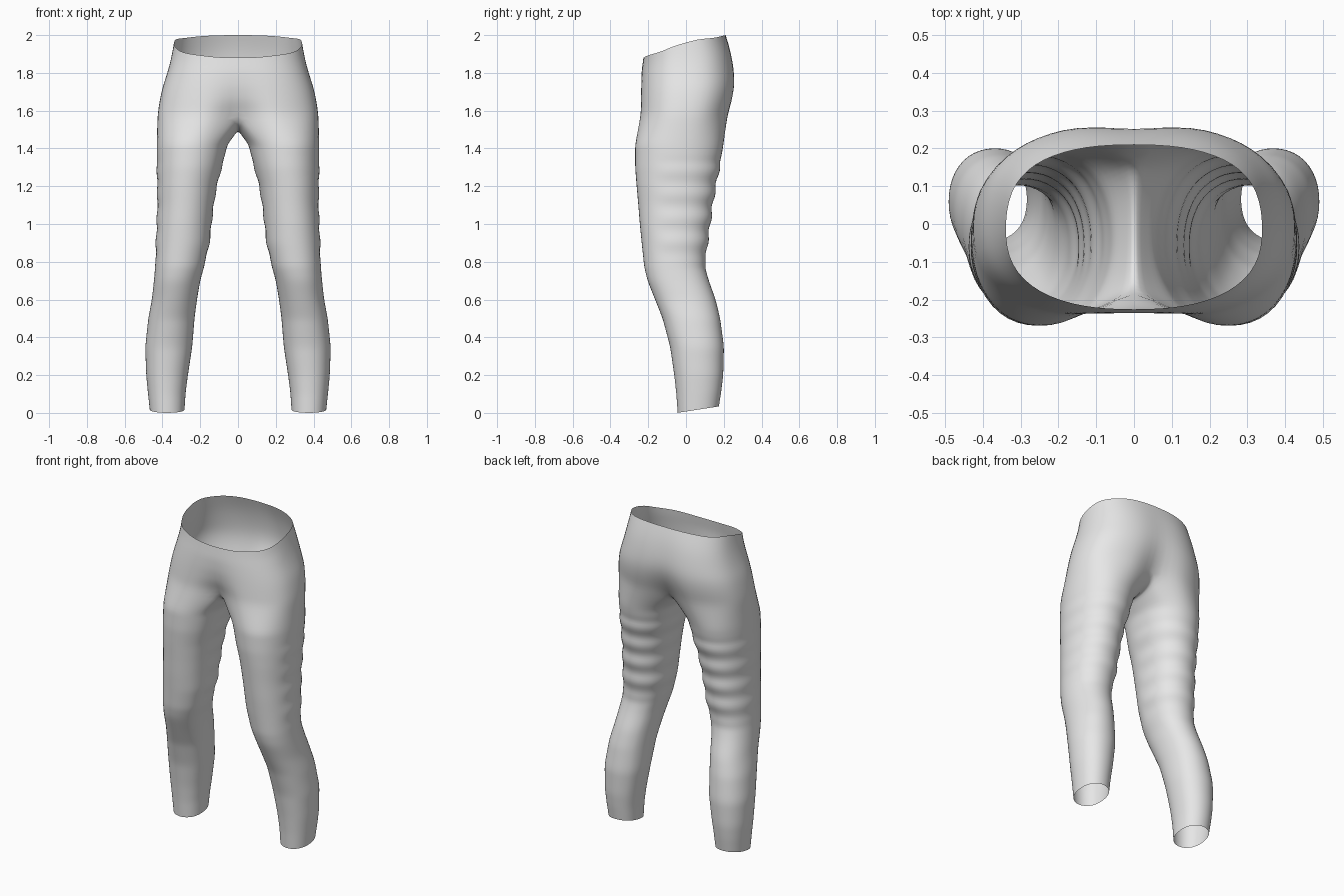
import bpy, bmesh, math

if "Cube" in bpy.data.objects:
    bpy.data.objects.remove(bpy.data.objects["Cube"])

ARC = 17      # points on the outer half ring, front centre to back centre
INNER = 9     # points along the crotch seam / inner leg

# Hip sections: z, half width, front y, back y, front dent, back dent
HIPS = [(1.58, .428, -.258, .238, .085, .070), (1.65, .418, -.253, .257, .040, .042),
        (1.72, .403, -.248, .269, .016, .024), (1.80, .376, -.240, .264, .004, .012),
        (1.88, .355, -.226, .250, 0, .008), (1.95, .342, -.224, .229, 0, .003),
        (2.00, .336, -.222, .210, 0, 0)]
# Leg sections: z, inner x, outer x, front y, back y
LEG = [(0, .283, .468, -.045, .175), (.1, .277, .478, -.052, .188), (.2, .265, .487, -.063, .198),
       (.35, .242, .492, -.085, .202), (.5, .230, .476, -.125, .182), (.6, .217, .457, -.165, .158),
       (.7, .200, .446, -.205, .122), (.77, .180, .440, -.222, .102), (.9, .150, .436, -.236, .116),
       (1.0, .140, .432, -.246, .130), (1.1, .128, .428, -.254, .143), (1.2, .112, .430, -.263, .160),
       (1.3, .085, .431, -.271, .180), (1.42, .055, .432, -.271, .200)]
# Waistband height from front (-1) to back (1)
RIM = [(-1, 1.88), (-.9, 1.893), (-.6, 1.912), (-.25, 1.947), (.3, 1.978), (.7, 1.985), (1, 2.0)]


def sample(table, t):
    """Linear lookup in a table keyed by its first column."""
    t = min(max(t, table[0][0]), table[-1][0])
    for a, b in zip(table, table[1:]):
        if t <= b[0]:
            k = (t - a[0]) / (b[0] - a[0])
            return [p + (q - p) * k for p, q in zip(a[1:], b[1:])]


def hip_point(j, f):
    """Point j of the half ring, f = 0 at the leg line and 1 at the waistband."""
    t = math.pi * (j / (ARC - 1) - .5)
    c = max(0, math.cos(t)) if 0 < j < ARC - 1 else 0
    s = math.copysign((1 - c ** 2.5) ** .4, t) if abs(t) > 1e-6 else 0
    z = 1.58 + (sample(RIM, s)[0] - 1.58) * f
    w, yf, yb, df, db = sample(HIPS, z)
    x = w * c
    y = (yf + yb) / 2 + s * (yb - yf) / 2
    dent = math.exp(-(x / .09) ** 2)
    y += dent * (df if s < 0 else -db) * abs(s)
    return (x, y, z)


def leg_ring(z):
    """Closed leg section: outer arc first, then the inner side back to front."""
    xi, xo, yf, yb = sample(LEG, z)
    wide = math.radians(130)
    angles = [-wide + 2 * wide * j / (ARC - 1) for j in range(ARC)]
    angles += [wide + (2 * math.pi - 2 * wide) * k / (INNER + 1) for k in range(1, INNER + 1)]
    # soft cloth folds behind the thigh and knee
    fold = .007 * math.sin(z * 2 * math.pi / .125) if .82 < z < 1.34 else 0
    pts = []
    for a in angles:
        c, s = math.cos(a), math.sin(a)
        r = (abs(c) ** 2.2 + abs(s) ** 2.2) ** (-1 / 2.2)
        x = (xi + xo) / 2 + r * c * (xo - xi) / 2
        y = (yf + yb) / 2 + r * s * (yb - yf) / 2 + fold * max(0, s)
        x += fold * .5 * c * (s > -.3)
        # hem rises towards the back
        pts.append((x, y, z + .0175 * (1 + s) * max(0, 1 - z / .2)))
    return pts


bm = bmesh.new()


def add(points):
    return [bm.verts.new(p) for p in points]


def bridge(upper, lower, closed):
    n = len(upper)
    for i in range(n if closed else n - 1):
        k = (i + 1) % n
        bm.faces.new((upper[i], lower[i], lower[k], upper[k]))


# Hips: open half rings from the waistband down
ring = None
for i in range(9):
    new = add([hip_point(j, 1 - i / 8) for j in range(ARC)])
    if ring:
        bridge(ring, new, False)
    ring = new

# Crotch seam closes the lowest half ring into the leg opening
f, b = ring[0].co, ring[-1].co
seam = []
for k in range(1, INNER + 1):
    a = math.pi * k / (INNER + 1)
    seam.append((0, (f.y + b.y) / 2 + (b.y - f.y) / 2 * math.cos(a), 1.58 - .085 * math.sin(a)))
ring = ring + add(seam)

# Upper thigh: blend from the leg opening to the first round section
start = [v.co.copy() for v in ring]
end = leg_ring(1.42)
for k in (1 / 3, 2 / 3):
    new = add([[p + (q - p) * k for p, q in zip(s, e)] for s, e in zip(start, end)])
    bridge(ring, new, True)
    ring = new

# Leg down to the open hem
z = 1.42
while z > -.001:
    new = add(leg_ring(max(z, 0)))
    bridge(ring, new, True)
    ring = new
    z -= 1.42 / 46

bmesh.ops.recalc_face_normals(bm, faces=bm.faces)
mesh = bpy.data.meshes.new("leggings")
bm.to_mesh(mesh)
bm.free()
leggings = bpy.data.objects.new("leggings", mesh)
bpy.context.collection.objects.link(leggings)

# Outward normals, checked on the outer side of the hips
side = max(mesh.polygons, key=lambda p: p.center.x)
if side.normal.x < 0:
    mesh.flip_normals()

cloth = bpy.data.materials.new("light grey cloth")
cloth.diffuse_color = (.8, .8, .8, 1)
cloth.use_nodes = True
cloth.node_tree.nodes["Principled BSDF"].inputs["Base Color"].default_value = cloth.diffuse_color
mesh.materials.append(cloth)
mesh.polygons.foreach_set("use_smooth", [True] * len(mesh.polygons))

# Second half and smoothing
mirror = leggings.modifiers.new("mirror", "MIRROR")
mirror.merge_threshold = .0005
smooth = leggings.modifiers.new("smooth", "SUBSURF")
smooth.levels = smooth.render_levels = 1
